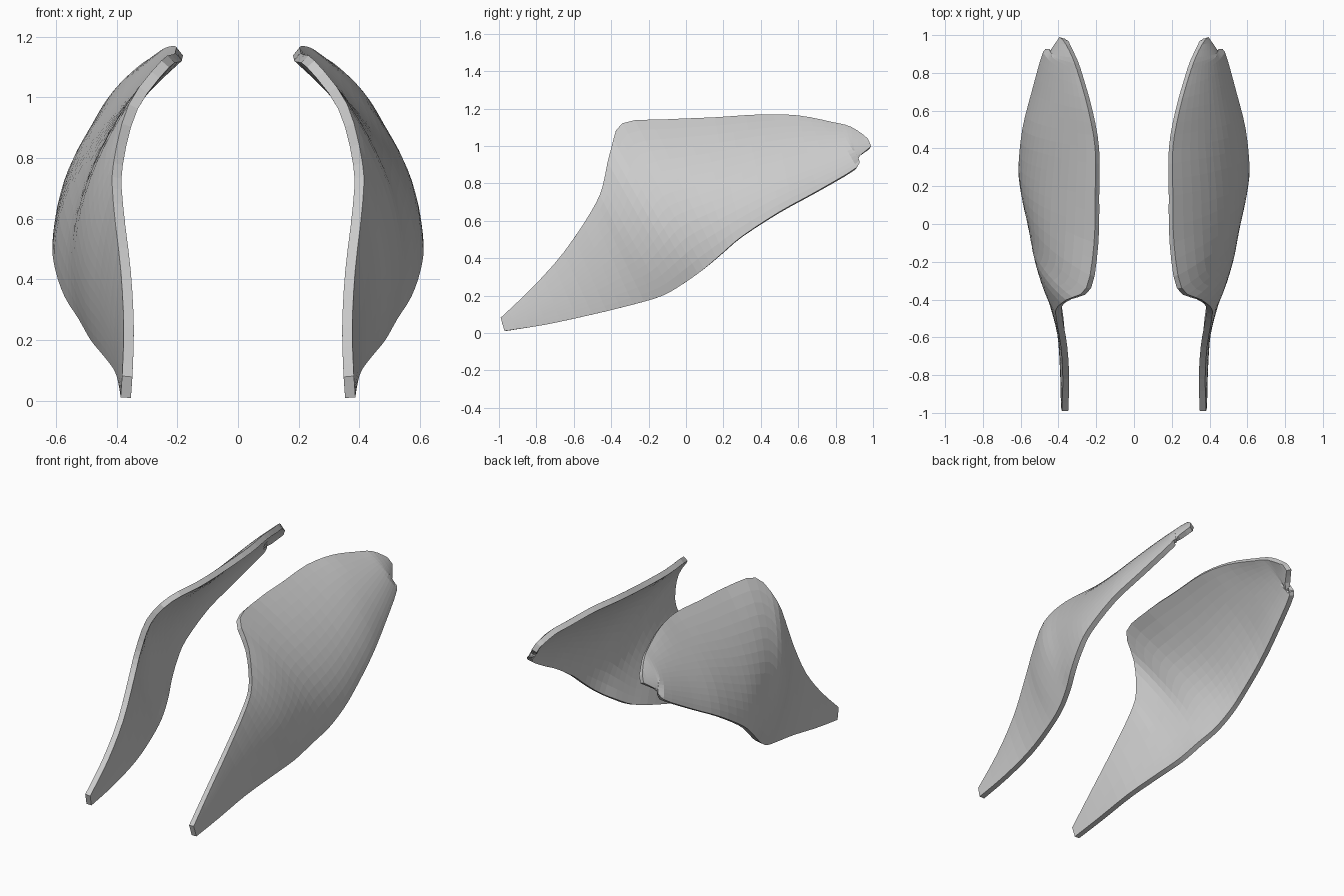
import bpy
import bmesh
from mathutils import Vector

default_cube = bpy.data.objects.get("Cube")
if default_cube:
    bpy.data.objects.remove(default_cube, do_unlink=True)

# One plain grey for both shells
grey = bpy.data.materials.new("light grey")
grey.use_nodes = True
grey.diffuse_color = (0.6, 0.6, 0.6, 1)
grey.node_tree.nodes["Principled BSDF"].inputs["Base Color"].default_value = (0.6, 0.6, 0.6, 1)

# Ribs from toe to tail: upper edge point, lower edge point, outward bulge
RIBS = [
    ((.365, -.99, .08), (.37, -.97, .01), 0),
    ((.36, -.82, .24), (.375, -.75, .045), .005),
    ((.37, -.65, .43), (.39, -.5, .1), .01),
    ((.395, -.5, .65), (.43, -.28, .155), .025),
    ((.395, -.44, .78), (.47, -.12, .205), .05),
    ((.345, -.4, .97), (.51, 0, .275), .075),
    ((.24, -.34, 1.11), (.555, .1, .345), .09),
    ((.2, -.1, 1.13), (.585, .2, .43), .1),
    ((.195, .15, 1.14), (.595, .3, .515), .09),
    ((.195, .4, 1.155), (.575, .5, .645), .075),
    ((.23, .6, 1.15), (.525, .7, .755), .055),
    ((.28, .78, 1.115), (.465, .91, .88), .035),
    ((.315, .88, 1.09), (.44, .9, .92), .02),
    ((.36, .97, 1.03), (.38, .985, .99), 0),
]
STEPS_ALONG = 3
STEPS_ACROSS = 14
THICKNESS = 0.034


def smooth_path(points, steps):
    """Catmull-Rom curve passing through every point."""
    path = []
    for i in range(len(points) - 1):
        b, c = points[i], points[i + 1]
        a = points[max(i - 1, 0)]
        d = points[min(i + 2, len(points) - 1)]
        for k in range(steps):
            t = k / steps
            path.append(b + (c - a) * t / 2
                        + (a * 2 - b * 5 + c * 4 - d) * t * t / 2
                        + (b * 3 - a - c * 3 + d) * t ** 3 / 2)
    path.append(points[-1])
    return path


def make_shell(name, side):
    """Curved sheet spanned by the ribs, thickened, with a rounded rim."""
    upper = smooth_path([Vector(r[0]) for r in RIBS], STEPS_ALONG)
    lower = smooth_path([Vector(r[1]) for r in RIBS], STEPS_ALONG)
    bulge = smooth_path([Vector((r[2], 0, 0)) for r in RIBS], STEPS_ALONG)

    bm = bmesh.new()
    rows = []
    for up, low, out in zip(upper, lower, bulge):
        row = []
        for j in range(STEPS_ACROSS + 1):
            s = j / STEPS_ACROSS
            p = up.lerp(low, s) + out * 4 * s * (1 - s)
            row.append(bm.verts.new((p.x * side, p.y, p.z)))
        rows.append(row)
    for row, following in zip(rows, rows[1:]):
        for j in range(STEPS_ACROSS):
            quad = [row[j], row[j + 1], following[j + 1], following[j]]
            bm.faces.new(quad if side > 0 else quad[::-1])
    mesh = bpy.data.meshes.new(name)
    bm.to_mesh(mesh)
    bm.free()
    mesh.materials.append(grey)

    shell = bpy.data.objects.new(name, mesh)
    bpy.context.collection.objects.link(shell)
    solid = shell.modifiers.new("thickness", 'SOLIDIFY')
    solid.thickness = THICKNESS
    solid.offset = 0
    rim = shell.modifiers.new("rounded rim", 'BEVEL')
    rim.width = THICKNESS * 0.3
    rim.segments = 2
    rim.limit_method = 'ANGLE'
    rim.angle_limit = 1
    return shell


make_shell("left_shell", 1)
make_shell("right_shell", -1)
